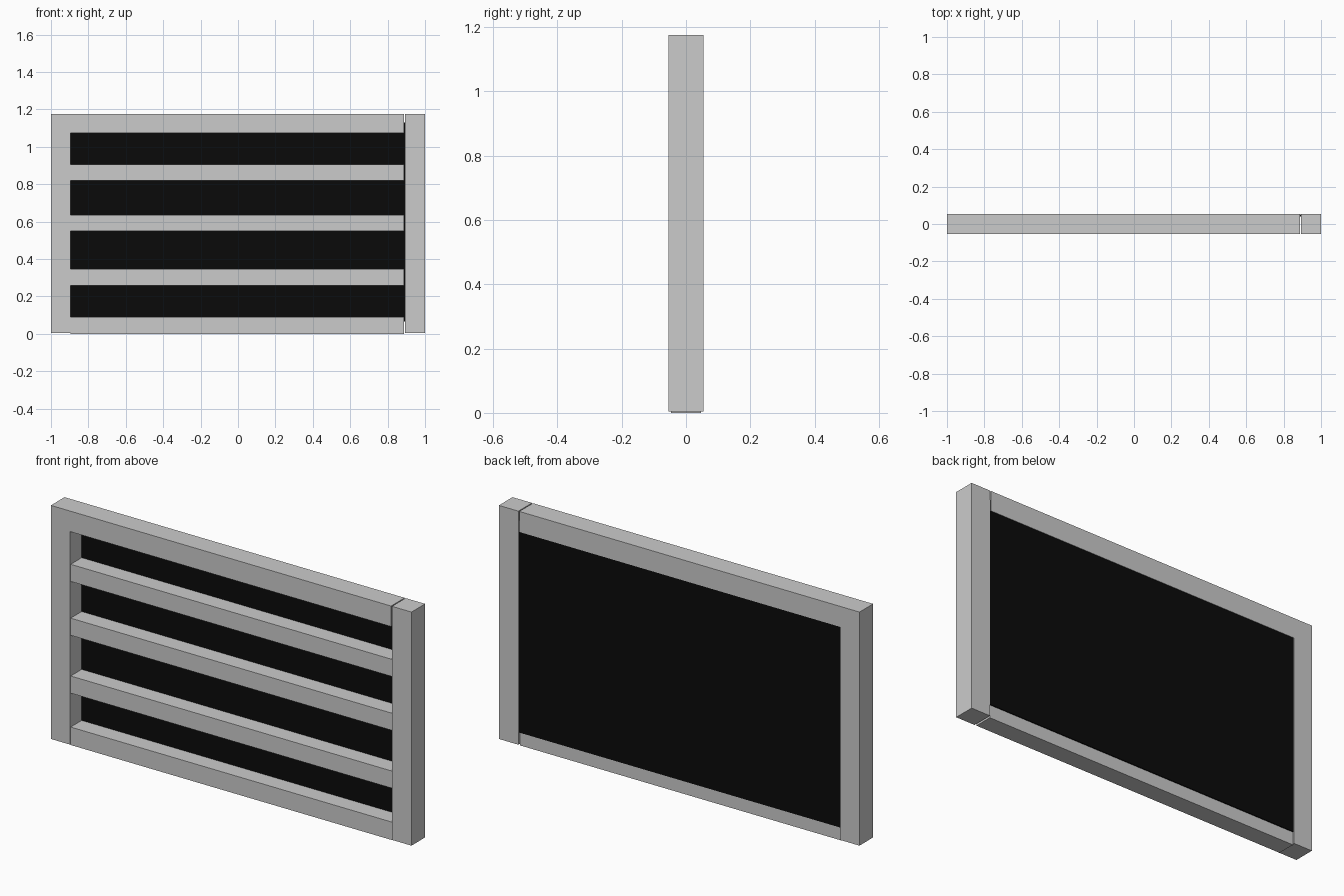
import bpy

if "Cube" in bpy.data.objects:
    bpy.data.objects.remove(bpy.data.objects["Cube"])


def box(name, x, y, z, material=None):
    """Axis-aligned box from (min, max) ranges."""
    bpy.ops.mesh.primitive_cube_add(
        size=1, location=[(a + b) / 2 for a, b in (x, y, z)])
    ob = bpy.context.object
    ob.name = name
    ob.scale = [b - a for a, b in (x, y, z)]
    bpy.ops.object.transform_apply(location=False, rotation=False, scale=True)
    if material:
        ob.data.materials.append(material)
    return ob


black = bpy.data.materials.new("black_panel")
black.diffuse_color = (0.003, 0.003, 0.003, 1)
black.use_nodes = True
black.node_tree.nodes["Principled BSDF"].inputs["Base Color"].default_value = black.diffuse_color

TOP = 1.176
OUTER_Y = (-0.054, 0.054)
INNER_Y = (-0.047, 0.047)
RAIL_X = (-0.895, 0.887)

# Side posts and top rail, full depth
box("left_post", (-1, -0.895), OUTER_Y, (0.005, TOP))
box("right_post", (0.892, 1), OUTER_Y, (0.005, TOP))
box("top_rail", RAIL_X, OUTER_Y, (1.073, TOP))

# Bottom rail, slightly thinner than the posts
box("bottom_rail", RAIL_X, INNER_Y, (0, 0.09))

# Horizontal slats in front of the panel
for i, z in enumerate((0.303, 0.593, 0.863)):
    box(f"slat_{i + 1}", RAIL_X, (-0.047, 0.042), (z - 0.043, z + 0.043))

# Dark backing panel
box("back_panel", (-0.91, 0.91), (0.04, 0.052), (0.066, 1.13), black)
